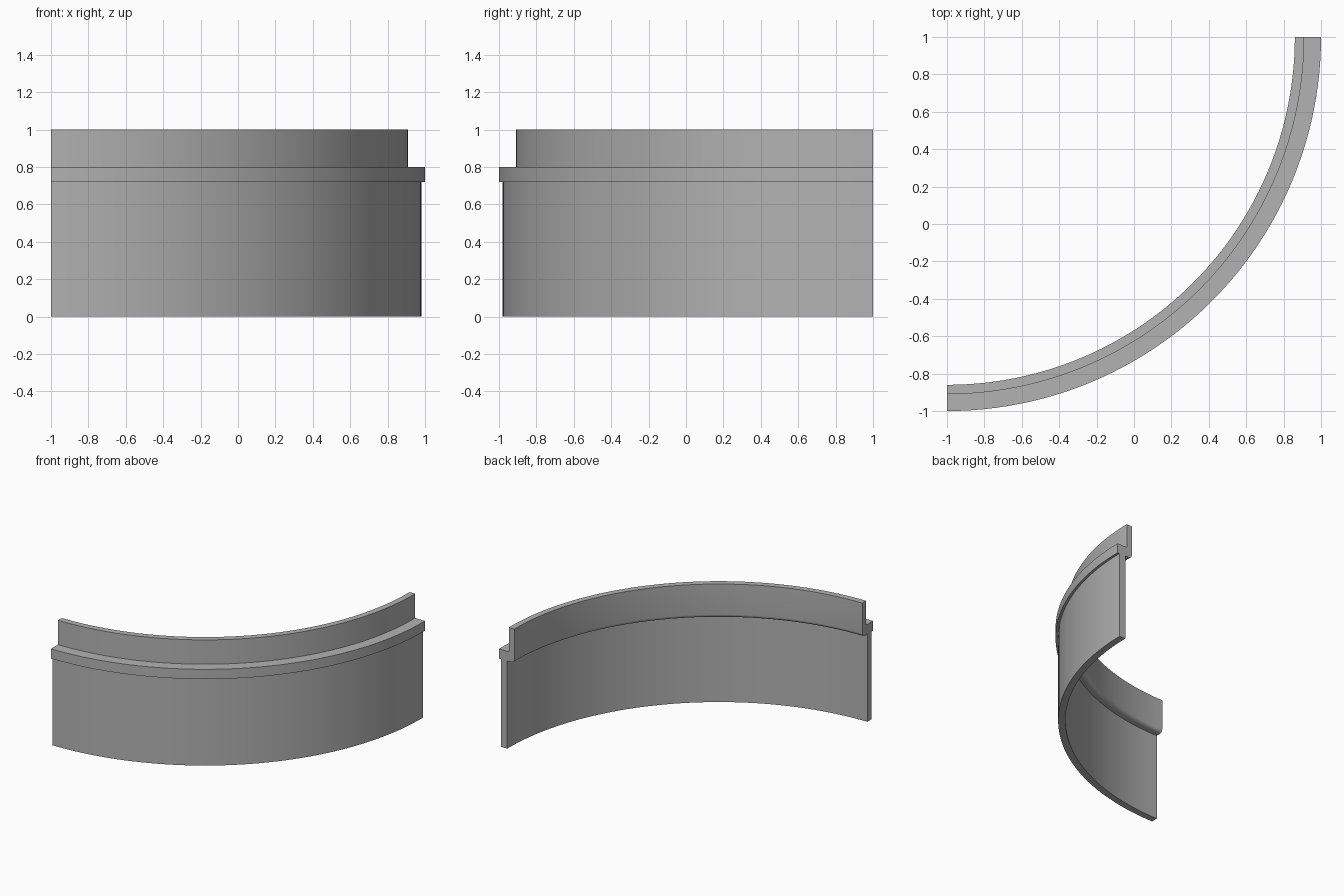
import bpy
import bmesh
from math import pi, sin, cos, radians
from mathutils import Matrix, Vector

if "Cube" in bpy.data.objects:
    bpy.data.objects.remove(bpy.data.objects["Cube"])

SEGMENTS = 48
CENTRE = Vector((-1, 1, 0))

grey = bpy.data.materials.new("mid grey")
grey.use_nodes = True
colour = (0.45, 0.45, 0.45, 1)
grey.diffuse_color = colour
grey.node_tree.nodes["Principled BSDF"].inputs["Base Color"].default_value = colour


def fillet(r, z, size, steps=6):
    """Rounded lower inner corner, from the underside up to the inner wall."""
    angles = [pi / 2 * i / steps for i in range(steps + 1)]
    return [(r + size - size * sin(a), z + size - size * cos(a)) for a in angles]


# Stepped cross-section as (radius, height): wall, outer ledge, upper lip
profile = [(1.925, 0), (1.98, 0), (1.98, 0.72), (2, 0.72), (2, 0.8),
           (1.91, 0.8), (1.91, 1), (1.86, 1)]
profile += reversed(fillet(1.86, 0.72, 0.03))
profile.append((1.925, 0.72))

# Sweep the section through a quarter turn, leaving capped ends
bm = bmesh.new()
section = bm.faces.new([bm.verts.new(CENTRE + Vector((r, 0, z))) for r, z in profile])
start = section.copy()
bmesh.ops.spin(bm, geom=[section], cent=CENTRE, axis=(0, 0, 1),
               angle=-pi / 2, steps=SEGMENTS, use_duplicate=False)
bmesh.ops.remove_doubles(bm, verts=bm.verts, dist=0.0001)
bmesh.ops.recalc_face_normals(bm, faces=bm.faces)

mesh = bpy.data.meshes.new("quarter_ring")
bm.to_mesh(mesh)
bm.free()
mesh.materials.append(grey)
ring = bpy.data.objects.new("quarter_ring", mesh)
bpy.context.collection.objects.link(ring)

# Smooth the curved walls and keep the steps crisp
bpy.ops.object.select_all(action='DESELECT')
ring.select_set(True)
bpy.context.view_layer.objects.active = ring
bpy.ops.object.shade_smooth_by_angle(angle=radians(30))
